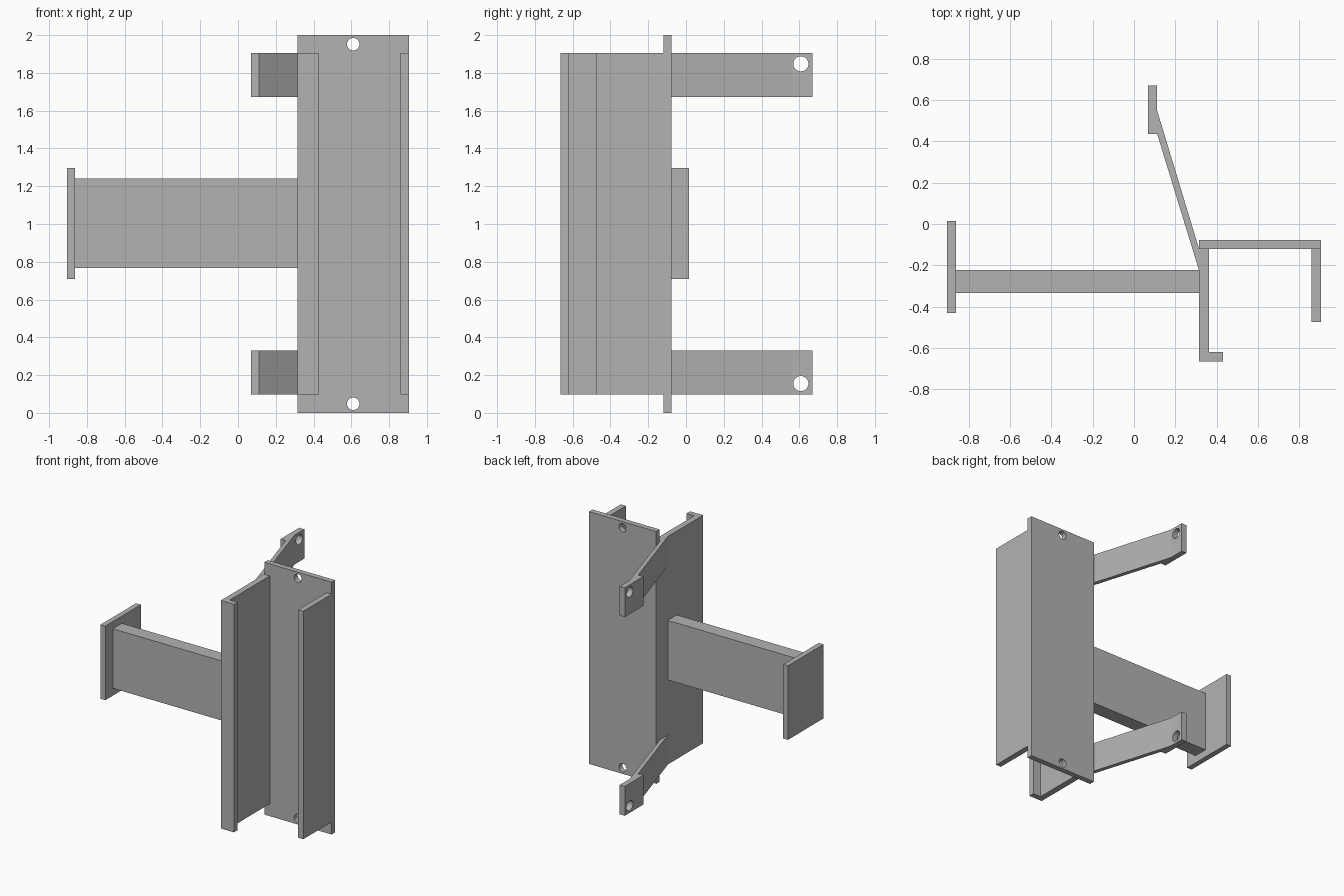
import bpy
import bmesh
from math import radians
from mathutils import Matrix

if "Cube" in bpy.data.objects:
    bpy.data.objects.remove(bpy.data.objects["Cube"], do_unlink=True)

steel = bpy.data.materials.new("grey_steel")
steel.use_nodes = True
steel.diffuse_color = (0.45, 0.45, 0.45, 1)
steel.node_tree.nodes["Principled BSDF"].inputs["Base Color"].default_value = (0.45, 0.45, 0.45, 1)


def make_object(name, bm):
    bmesh.ops.recalc_face_normals(bm, faces=bm.faces)
    mesh = bpy.data.meshes.new(name)
    bm.to_mesh(mesh)
    bm.free()
    mesh.materials.append(steel)
    obj = bpy.data.objects.new(name, mesh)
    bpy.context.collection.objects.link(obj)
    return obj


def extrude_profile(name, outline, z0, z1):
    """Plan outline raised from z0 to z1."""
    bm = bmesh.new()
    face = bm.faces.new([bm.verts.new((x, y, z0)) for x, y in outline])
    top = bmesh.ops.extrude_face_region(bm, geom=[face])["geom"]
    verts = [v for v in top if isinstance(v, bmesh.types.BMVert)]
    bmesh.ops.translate(bm, verts=verts, vec=(0, 0, z1 - z0))
    return make_object(name, bm)


def block(name, x0, x1, y0, y1, z0, z1):
    return extrude_profile(name, [(x0, y0), (x1, y0), (x1, y1), (x0, y1)], z0, z1)


def drill(obj, centre, radius, axis):
    """Cut a round hole through obj along the given axis."""
    bm = bmesh.new()
    bmesh.ops.create_cone(bm, cap_ends=True, segments=32, radius1=radius, radius2=radius,
                          depth=0.2, matrix=Matrix.Translation(centre)
                          @ Matrix.Rotation(radians(90), 4, axis))
    cutter = make_object("hole_cutter", bm)
    cutter.hide_render = True
    mod = obj.modifiers.new("hole", "BOOLEAN")
    mod.operation = "DIFFERENCE"
    mod.solver = "EXACT"
    mod.object = cutter
    bpy.ops.object.select_all(action="DESELECT")
    obj.select_set(True)
    bpy.context.view_layer.objects.active = obj
    bpy.ops.object.modifier_apply(modifier=mod.name)
    bpy.data.objects.remove(cutter, do_unlink=True)
    bpy.ops.object.shade_smooth_by_angle(angle=radians(30))


# Tall mounting plate with a hole near each end
back_plate = block("back_plate", 0.315, 0.905, -0.12, -0.077, 0, 2)
for z in (0.048, 1.952):
    drill(back_plate, (0.61, -0.1, z), 0.033, "X")

# Channel sides: lipped web and plain flange
web = [(0.315, -0.12), (0.315, -0.665), (0.43, -0.665),
       (0.43, -0.62), (0.363, -0.62), (0.363, -0.12)]
extrude_profile("lipped_web", web, 0.098, 1.905)
block("side_flange", 0.86, 0.905, -0.475, -0.12, 0.098, 1.905)

# Side beam and its end plate
block("side_beam", -0.863, 0.315, -0.335, -0.222, 0.768, 1.24)
block("beam_end_plate", -0.905, -0.863, -0.43, 0.015, 0.71, 1.297)

# Slanted arms with drilled lugs
arm = [(0.068, 0.437), (0.068, 0.67), (0.112, 0.67), (0.112, 0.55),
       (0.315, -0.12), (0.315, -0.225), (0.112, 0.437)]
for name, z0, hole_z in (("lower_arm", 0.098, 0.155), ("upper_arm", 1.673, 1.848)):
    obj = extrude_profile(name, arm, z0, z0 + 0.233)
    drill(obj, (0.09, 0.608, hole_z), 0.04, "Y")
